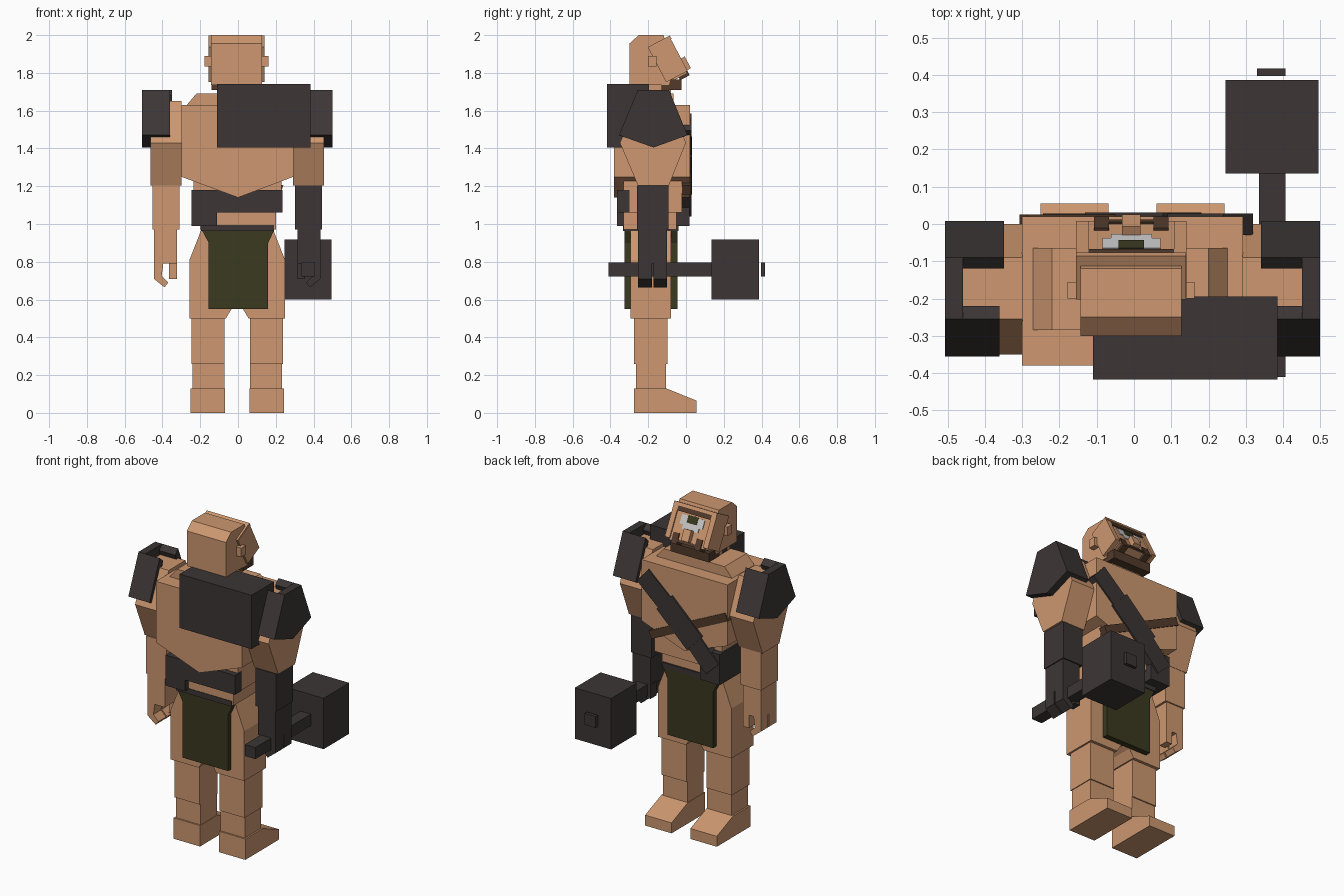
import bpy, bmesh, math
from mathutils import Matrix, Vector

cube = bpy.data.objects.get("Cube")
if cube:
    bpy.data.objects.remove(cube, do_unlink=True)


def material(name, r, g, b):
    m = bpy.data.materials.new(name)
    m.use_nodes = True
    m.diffuse_color = (r, g, b, 1)
    m.node_tree.nodes["Principled BSDF"].inputs["Base Color"].default_value = (r, g, b, 1)
    return m


SKIN = material("skin", 0.61, 0.31, 0.16)
DARK = material("charcoal", 0.046, 0.036, 0.036)
GREEN = material("olive cloth", 0.043, 0.041, 0.014)
BROWN = material("dark brown", 0.085, 0.043, 0.024)
WHITE = material("eye white", 0.6, 0.6, 0.6)


def finish(name, bm, mat):
    bmesh.ops.recalc_face_normals(bm, faces=bm.faces)
    me = bpy.data.meshes.new(name)
    bm.to_mesh(me)
    bm.free()
    me.materials.append(mat)
    ob = bpy.data.objects.new(name, me)
    bpy.context.collection.objects.link(ob)
    return ob


def box(name, xs, ys, zs, mat, frame=Matrix()):
    """Box from ranges, optionally placed in a tilted frame."""
    lo, hi = zip(*(sorted(r) for r in (xs, ys, zs)))
    bm = bmesh.new()
    bmesh.ops.create_cube(bm, size=1)
    for v in bm.verts:
        v.co = frame @ Vector([l + (h - l) * (c + 0.5) for l, h, c in zip(lo, hi, v.co)])
    return finish(name, bm, mat)


def prism(name, axis, pts, span, mat):
    """Extrude a profile: axis 'x' takes (y, z) points, axis 'y' takes (x, z)."""
    bm = bmesh.new()
    place = (lambda p, t: (t, p[0], p[1])) if axis == "x" else (lambda p, t: (p[0], t, p[1]))
    face = bm.faces.new([bm.verts.new(place(p, span[0])) for p in pts])
    ext = bmesh.ops.extrude_face_region(bm, geom=[face])["geom"]
    shift = Vector(place((0, 0), span[1] - span[0]))
    bmesh.ops.translate(bm, verts=[g for g in ext if isinstance(g, bmesh.types.BMVert)], vec=shift)
    return finish(name, bm, mat)


def strip(name, a, b, width, ys, mat):
    """Flat band across the chest between two (x, z) points."""
    d = Vector((b[0] - a[0], 0, b[1] - a[1]))
    frame = Matrix.Translation((a[0], 0, a[1])) @ Matrix.Rotation(-math.atan2(d.z, d.x), 4, "Y")
    box(name, (0, d.length), ys, (-width / 2, width / 2), mat, frame)


# Paired limbs and shoulder armour
for side, s in (("right", 1), ("left", -1)):
    def sx(a, b):
        return (-0.004 + s * a, -0.004 + s * b)
    glove = DARK if s > 0 else SKIN
    prism(side + "_foot", "x", [(-.275, 0), (.055, 0), (.055, .065), (-.105, .13), (-.275, .13)],
          sx(.065, .247), SKIN)
    box(side + "_ankle", sx(.068, .237), (-.265, -.105), (.13, .26), SKIN)
    box(side + "_shin", sx(.068, .242), (-.275, -.098), (.26, .5), SKIN)
    prism(side + "_thigh", "y", [(-.004 + s * x, z) for x, z in
          [(.06, .5), (.253, .5), (.253, .81), (.19, .97), (0, .97), (0, .57), (.03, .55)]],
          (-.295, -.08), SKIN)
    prism(side + "_upper_arm", "x", [(-.255, 1.205), (-.09, 1.205), (0, 1.43), (-.09, 1.65),
          (-.255, 1.65), (-.35, 1.43)], sx(.295, .46), SKIN)
    box(side + "_forearm", sx(.307, .448), (-.26, -.092), (.97, 1.205), glove)
    box(side + "_hand", sx(.32, .442), (-.255, -.1), (.79, .97), glove)
    # Two curled fingers and a thumb
    for n, ys in enumerate([(-.255, -.18), (-.172, -.1)]):
        prism(f"{side}_finger_{n}", "y", [(-.004 + s * x, z) for x, z in
              [(.39, .8), (.442, .8), (.442, .71), (.385, .665), (.365, .69), (.40, .725)]], ys, glove)
    box(side + "_thumb", sx(.318, .36), (-.16, -.1), (.71, .8), glove)
    # Pauldron: outer plate with two sloping wings
    prism(side + "_pauldron_plate", "x", [(-.355, 1.47), (-.255, 1.71), (-.09, 1.71), (.008, 1.47),
          (-.172, 1.405)], sx(.455, .503), DARK)
    prism(side + "_pauldron_front", "x", [(-.09, 1.71), (.008, 1.47), (-.04, 1.45), (-.12, 1.68)],
          sx(.345, .46), DARK)
    prism(side + "_pauldron_back", "x", [(-.255, 1.71), (-.22, 1.68), (-.31, 1.45), (-.355, 1.47)],
          sx(.357, .46), DARK)
    # Ear and cheek
    box(side + "_ear", (-.008 + s * .13, -.008 + s * .17), (-.2, -.155), (1.835, 1.89), SKIN)

# Torso
prism("chest", "y", [(-.3, 1.25), (0, 1.14), (.293, 1.25), (.293, 1.63), (-.3, 1.63)],
      (-.38, .02), SKIN)
prism("trapezius", "y", [(-.28, 1.62), (.26, 1.62), (.2, 1.69), (-.22, 1.69)], (-.285, -.065), SKIN)
box("neck", (-.11, .1), (-.27, -.08), (1.66, 1.76), SKIN)
box("belly", (-.235, .23), (-.33, -.02), (1.06, 1.24), SKIN)
box("waist", (-.2, .2), (-.33, -.05), (.97, 1.08), SKIN)

# Belt and loincloth
box("belt", (-.195, .19), (-.333, -.04), (.962, .995), DARK)
for name, ys in (("back_loincloth", (-.325, -.293)), ("front_loincloth", (-.082, -.045))):
    prism(name, "y", [(-.155, .55), (.16, .55), (.16, .9), (.19, .965), (-.19, .965), (-.155, .9)],
          ys, GREEN)
box("waist_band", (-.24, .235), (-.365, -.3), (1.06, 1.18), DARK)
box("hip_guard", (-.245, -.11), (-.365, .018), (.99, 1.18), DARK)

# Chest sash in stepped pieces, and the thin strap crossing it
strip("sash_lower", (-.2, 1.08), (-.04, 1.25), .12, (-.03, .028), DARK)
strip("sash_middle", (-.08, 1.21), (.13, 1.41), .15, (-.03, .031), DARK)
strip("sash_upper", (.1, 1.38), (.28, 1.54), .12, (-.03, .028), DARK)
strip("strap", (.23, 1.18), (-.297, 1.43), .05, (-.02, .026), BROWN)

# Back plate
box("back_plate", (-.11, .385), (-.418, -.195), (1.405, 1.74), DARK)

# Head
prism("skull", "x", [(-.3, 1.737), (-.3, 1.955), (-.25, 2), (-.12, 2), (-.06, 1.85), (-.09, 1.737)],
      (-.143, .128), SKIN)
face = Matrix.Translation((-.007, -.045, 1.895)) @ Matrix.Rotation(math.radians(27.8), 4, "X")
box("face", (-.12, .12), (-.1, 0), (-.11, .105), SKIN, face)
box("forehead", (-.148, .147), (-.12, .012), (.09, .11), SKIN, face)
for s in (-1, 1):
    box("cheek", (s * .115, s * .148), (-.12, .008), (-.1, .1), SKIN, face)
    box("eye_white_side", (s * .033, s * .078), (-.002, .005), (-.005, .05), WHITE, face)
box("eye_white_lower", (-.055, .055), (-.002, .005), (-.03, .012), WHITE, face)
box("iris", (-.034, .034), (-.002, .007), (.01, .055), GREEN, face)
box("brow", (-.115, .115), (-.002, .008), (.062, .09), BROWN, face)
box("nose", (-.025, .025), (-.01, .03), (-.095, -.025), SKIN, face)
box("mouth", (-.07, .07), (-.005, .006), (-.112, -.096), BROWN, face)
box("beard", (-.14, .125), (-.13, -.025), (1.71, 1.765), BROWN)
for s in (-1, 1):
    box("whisker", (s * .06, s * .1), (-.05, .007), (-.125, -.06), BROWN, face)

# Hammer
box("hammer_handle", (.335, .407), (-.41, .2), (.723, .795), DARK)
box("hammer_head", (.245, .495), (.135, .387), (.6, .917), DARK)
box("hammer_end_cap", (.33, .407), (.397, .418), (.723, .795), DARK)
